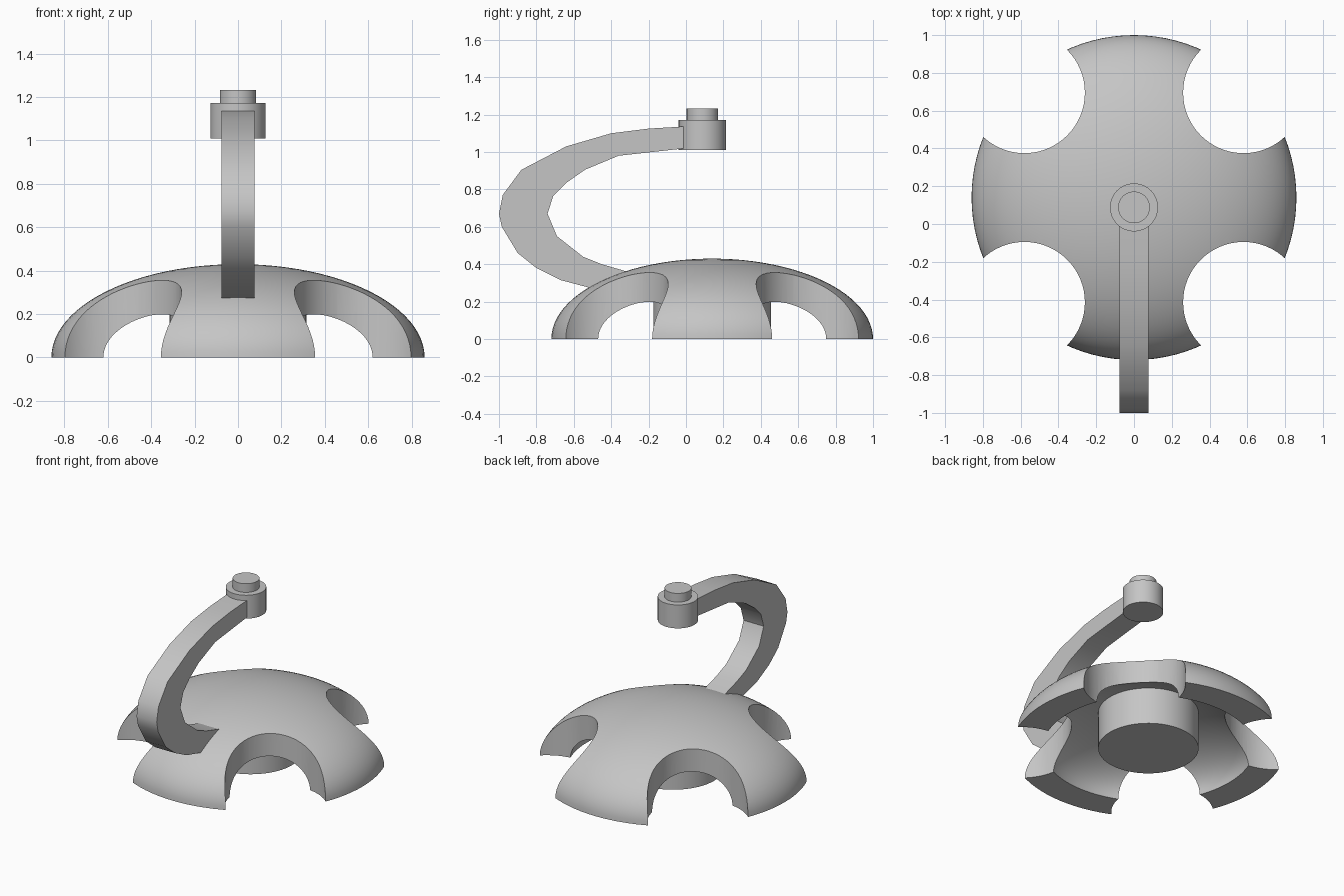
import bpy, bmesh, math
from mathutils import Matrix, Vector

cube = bpy.data.objects.get("Cube")
if cube:
    bpy.data.objects.remove(cube, do_unlink=True)

grey = bpy.data.materials.new("light grey")
grey.use_nodes = True
grey.diffuse_color = (0.56, 0.56, 0.56, 1)
grey.node_tree.nodes["Principled BSDF"].inputs["Base Color"].default_value = (0.56, 0.56, 0.56, 1)

DOME_Y = 0.14


def finish(name, bm, smooth=True):
    """Turn a bmesh into a named, shaded object."""
    bmesh.ops.recalc_face_normals(bm, faces=bm.faces)
    mesh = bpy.data.meshes.new(name)
    bm.to_mesh(mesh)
    bm.free()
    mesh.materials.append(grey)
    obj = bpy.data.objects.new(name, mesh)
    bpy.context.collection.objects.link(obj)
    if smooth:
        shade(obj)
    return obj


def activate(obj):
    bpy.ops.object.select_all(action='DESELECT')
    obj.select_set(True)
    bpy.context.view_layer.objects.active = obj


def shade(obj):
    activate(obj)
    bpy.ops.object.shade_smooth_by_angle(angle=math.radians(30))


def cylinder(name, x, y, radius, z0, z1, smooth=True):
    bm = bmesh.new()
    bmesh.ops.create_cone(bm, cap_ends=True, segments=64, radius1=radius, radius2=radius,
                          depth=z1 - z0, matrix=Matrix.Translation((x, y, (z0 + z1) / 2)))
    return finish(name, bm, smooth)


def quarter_ellipse(radius, height, steps=24):
    angles = [math.pi / 2 * i / steps for i in range(steps + 1)]
    return [Vector((radius * math.cos(a), 0, height * math.sin(a))) for a in angles]


# Hollow dome: outer and inner arcs spun round its axis
bm = bmesh.new()
outline = quarter_ellipse(0.86, 0.43) + quarter_ellipse(0.665, 0.29)[::-1]
verts = [bm.verts.new(p) for p in outline]
half = len(verts) // 2
edges = [bm.edges.new((verts[i], verts[i - 1])) for i in range(len(verts)) if i != half]
bmesh.ops.spin(bm, geom=verts + edges, cent=(0, 0, 0), axis=(0, 0, 1),
               angle=math.tau, steps=96, use_duplicate=False)
bmesh.ops.remove_doubles(bm, verts=bm.verts, dist=0.0005)
bmesh.ops.translate(bm, verts=bm.verts, vec=(0, DOME_Y, 0))
dome = finish("dome_base", bm, False)

# Four round cuts leave four legs
for sx in (-1, 1):
    for sy in (-1, 1):
        cutter = cylinder("leg_cutter", sx * 0.58, DOME_Y + sy * 0.555, 0.32, -0.2, 0.7, False)
        cutter.hide_render = True
        cut = dome.modifiers.new("leg_cut", 'BOOLEAN')
        cut.operation = 'DIFFERENCE'
        cut.solver = 'EXACT'
        cut.object = cutter
        activate(dome)
        bpy.ops.object.modifier_apply(modifier=cut.name)
        bpy.data.objects.remove(cutter, do_unlink=True)
shade(dome)

# Central hub under the dome
cylinder("hub", 0, DOME_Y, 0.315, 0, 0.33)

# Curved arm: stations of (outer y, outer z, inner y, inner z)
stations = [
    (0.0, 1.137, 0.0, 1.02), (-0.2, 1.125, -0.18, 1.0), (-0.4, 1.1, -0.36, 0.98),
    (-0.64, 1.03, -0.54, 0.905), (-0.88, 0.905, -0.64, 0.835), (-0.98, 0.77, -0.71, 0.765),
    (-1.0, 0.67, -0.74, 0.67), (-0.985, 0.6, -0.69, 0.55), (-0.9, 0.46, -0.55, 0.44),
    (-0.8, 0.38, -0.45, 0.4), (-0.67, 0.315, -0.33, 0.365), (-0.5, 0.27, -0.26, 0.345),
]
bm = bmesh.new()
rings = []
for oy, oz, iy, iz in stations:
    corners = ((-1, oy, oz), (1, oy, oz), (1, iy, iz), (-1, iy, iz))
    rings.append([bm.verts.new((0.077 * s, y, z)) for s, y, z in corners])
for a, b in zip(rings, rings[1:]):
    for i in range(4):
        j = (i + 1) % 4
        bm.faces.new((a[i], a[j], b[j], b[i]))
bm.faces.new(rings[0])
bm.faces.new(rings[-1][::-1])
finish("curved_arm", bm)

# Round head and its knob at the arm's tip
cylinder("arm_head", 0, 0.088, 0.127, 1.01, 1.172)
cylinder("head_knob", 0, 0.088, 0.084, 1.16, 1.232)
